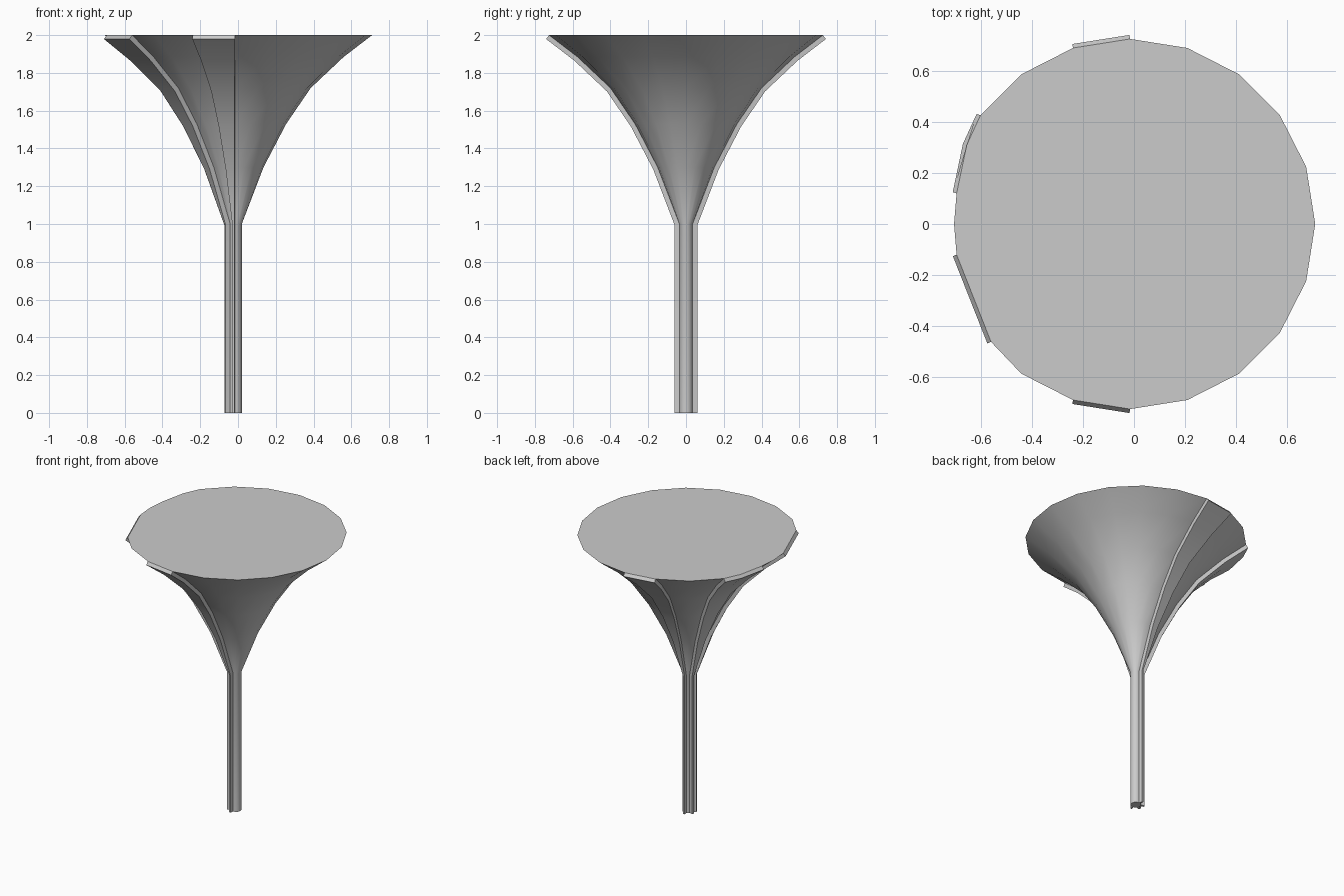
import bpy, bmesh
from math import cos, sin, pi
from mathutils import Vector

if "Cube" in bpy.data.objects:
    bpy.data.objects.remove(bpy.data.objects["Cube"])

CX, R = -0.015, 0.725
T = 0.026  # rib thickness
# Lengthwise profile: radius, height
profile = [(0.035, 0), (0.035, 1), (0.15, 1.3), (0.27, 1.53),
           (0.40, 1.72), (0.575, 1.885), (R, 2)]


def rim(k):
    return Vector((R * cos(k * pi / 10), R * sin(k * pi / 10)))


# Rim outline, relative to the stem axis; the left side is slightly uneven
left = [Vector(p) for p in ((-0.64, 0.31), (-0.68, 0.12), (-0.69, 0.0), (-0.68, -0.12),
                            (-0.545, -0.462))]
outline = [rim(k) for k in range(-7, 9)] + left


def outward(i):
    # Profile normal (radial, vertical) with a mitre at inner points
    p = [Vector(q) for q in profile]
    ds = []
    if i > 0:
        ds.append((p[i] - p[i - 1]).normalized())
    if i < len(p) - 1:
        ds.append((p[i + 1] - p[i]).normalized())
    d = sum(ds, Vector((0, 0))).normalized()
    return Vector((d.y, -d.x)) / max(0.5, d.dot(ds[0]))


def loft(name, rings, capped=True):
    bm = bmesh.new()
    vs = [[bm.verts.new(p) for p in ring] for ring in rings]
    n = len(vs[0])
    for a, b in zip(vs, vs[1:]):
        for j in range(n):
            k = (j + 1) % n
            bm.faces.new((a[j], a[k], b[k], b[j]))
    bm.faces.new(vs[0][::-1])
    bm.faces.new(vs[-1])
    bmesh.ops.recalc_face_normals(bm, faces=bm.faces)
    me = bpy.data.meshes.new(name)
    bm.to_mesh(me)
    bm.free()
    ob = bpy.data.objects.new(name, me)
    bpy.context.collection.objects.link(ob)
    bpy.ops.object.select_all(action='DESELECT')
    ob.select_set(True)
    bpy.context.view_layer.objects.active = ob
    bpy.ops.object.shade_smooth_by_angle(angle=0.52)
    return ob


# Flared body with stem
loft("flared_body", [[(CX + p.x * r / R, p.y * r / R, z) for p in outline]
                     for r, z in profile])


# Raised ribs running from the foot to the rim
def rib(name, pts):
    chord = (pts[-1] - pts[0]).normalized()
    side = Vector((chord.y, -chord.x))
    if side.dot(pts[0]) < 0:
        side = -side
    rings = []
    for i, (r, z) in enumerate(profile):
        n = outward(i) * T
        inner = [Vector((CX + p.x * r / R, p.y * r / R, z)) for p in pts]
        shift = Vector((side.x * n.x, side.y * n.x, n.y))
        rings.append(inner + [p + shift for p in reversed(inner)])
    loft(name, rings)


rib("front_rib", [rim(-6), rim(-5)])
rib("back_rib", [rim(5), rim(6)])
rib("left_back_rib", [rim(8), left[0], left[1]])
rib("left_front_rib", [left[3], left[4]])
